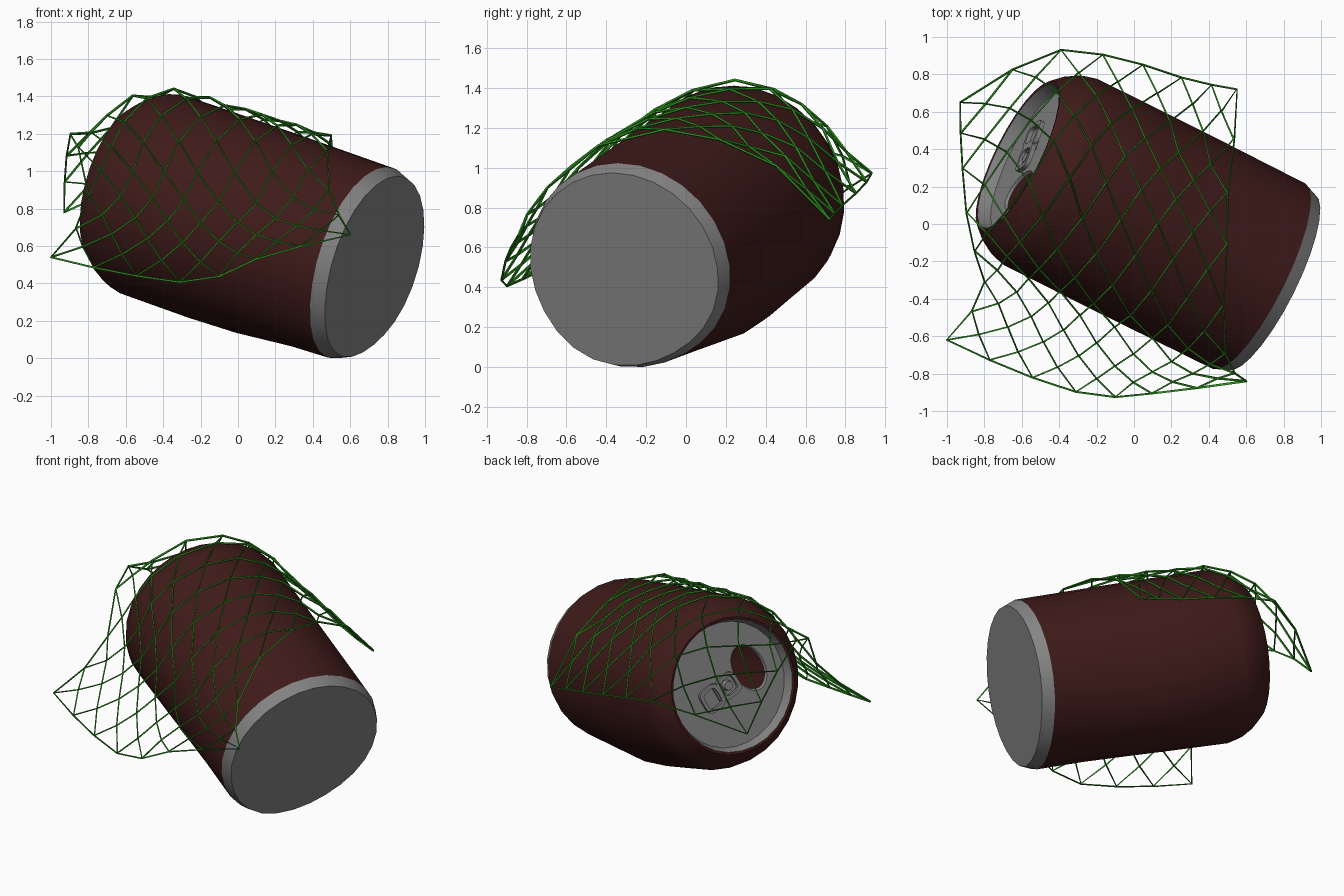
import bpy, bmesh, math
from mathutils import Vector, Matrix

if "Cube" in bpy.data.objects:
    bpy.data.objects.remove(bpy.data.objects["Cube"])

# Can frame: local z runs from the base to the lid, origin at the base centre
AXIS = Vector((-0.861, 0.43, 0.27)).normalized()
U = Vector((0.447, 0.894, 0)).normalized()
V = AXIS.cross(U).normalized()
U = V.cross(AXIS)
FRAME = Matrix((U, V, AXIS)).transposed().to_4x4()
FRAME.translation = (0.735, -0.312, 0.503)
SIDES = 28


def warp(r, a, t):
    """Slightly battered cross-section: squashed base and bulges underneath."""
    k = 1 - min(max(t / 1.37, 0), 1)

    def bump(height, angle, width, at, length):
        d = (math.degrees(a) - angle + 180) % 360 - 180
        return height * math.exp(-(d / width) ** 2 - ((t - at) / length) ** 2)
    r += bump(0.055, 66, 30, 0.8, 0.45) + bump(0.024, 122, 28, 0, 0.35) - bump(0.02, 62, 28, 0, 0.25)
    return Vector((r * math.cos(a), r * (1 - 0.045 * k) * math.sin(a) + 0.012 * k, t))


def material(name, rgb):
    m = bpy.data.materials.new(name)
    m.diffuse_color = (*rgb, 1)
    m.use_nodes = True
    m.node_tree.nodes["Principled BSDF"].inputs["Base Color"].default_value = m.diffuse_color
    return m


def finish(name, bm, mat=None, matrix=FRAME, smooth=35):
    bm.normal_update()
    me = bpy.data.meshes.new(name)
    bm.to_mesh(me)
    bm.free()
    ob = bpy.data.objects.new(name, me)
    bpy.context.collection.objects.link(ob)
    ob.matrix_world = matrix
    if mat:
        me.materials.append(mat)
    if smooth:
        bpy.ops.object.select_all(action='DESELECT')
        ob.select_set(True)
        bpy.context.view_layer.objects.active = ob
        bpy.ops.object.shade_smooth_by_angle(angle=math.radians(smooth))
    return ob


def ring(bm, r, t):
    return [bm.verts.new(warp(r, 2 * math.pi * k / SIDES, t)) for k in range(SIDES)]


def bridge(bm, a, b):
    n = len(a)
    for k in range(n):
        bm.faces.new((a[k], a[(k + 1) % n], b[(k + 1) % n], b[k]))


def lathe(bm, profile):
    rings = [ring(bm, r, t) for r, t in profile]
    for a, b in zip(rings, rings[1:]):
        bridge(bm, a, b)
    return rings


red = material("can_red", (0.05, 0.011, 0.01))
green = material("net_green", (0.025, 0.27, 0.012))
metal = material("bare_metal", (0.23, 0.23, 0.23))

# Painted body with rounded shoulder and thin rim
bm = bmesh.new()
lathe(bm, [(0.554, 0.075), (0.556, 0.4), (0.558, 0.7), (0.558, 1.0), (0.557, 1.37),
           (0.54, 1.44), (0.50, 1.51), (0.455, 1.562), (0.443, 1.575), (0.428, 1.572)])
finish("can_body", bm, red)

# Bare metal base
bm = bmesh.new()
base = lathe(bm, [(0.525, 0), (0.554, 0.075)])
bm.faces.new(base[0][::-1])
finish("can_base", bm, metal, smooth=25)

# Recessed lid, with an oval opening facing the tab
TAB_ANGLE = math.radians(205)
LID = 1.505
turn = Matrix.Rotation(TAB_ANGLE, 4, 'Z')
bm = bmesh.new()
lid = lathe(bm, [(0.428, 1.572), (0.405, LID)])


def oval(bm, sx, sy, z):
    pts = []
    for k in range(SIDES):
        a = 2 * math.pi * k / SIDES - TAB_ANGLE
        pts.append(bm.verts.new(turn @ Vector((0.18 + sx * math.cos(a), sy * math.sin(a), z))))
    return pts


outer, inner = oval(bm, 0.11, 0.165, LID), oval(bm, 0.10, 0.155, LID - 0.015)
bridge(bm, lid[1], outer)
bridge(bm, outer, inner)
finish("can_lid", bm, metal, smooth=25)


# Pull tab: two rounded frames in a row, a plate and a rivet
def frame_loop(bm, cx, hx, hy, wall, z, h):
    def loop(x, y, zz):
        out = []
        for k in range(16):
            a = 2 * math.pi * (k + 0.5) / 16
            c, s = math.cos(a), math.sin(a)
            out.append(bm.verts.new((cx + math.copysign(abs(c) ** 0.5, c) * x,
                                     math.copysign(abs(s) ** 0.5, s) * y, zz)))
        return out
    loops = [loop(hx, hy, z), loop(hx, hy, z + h),
             loop(hx - wall, hy - wall, z + h), loop(hx - wall, hy - wall, z)]
    for a, b in zip(loops, loops[1:] + loops[:1]):
        bridge(bm, a, b)


bm = bmesh.new()
frame_loop(bm, -0.15, 0.075, 0.085, 0.024, LID + 0.012, 0.024)
frame_loop(bm, -0.01, 0.075, 0.078, 0.024, LID + 0.012, 0.024)
bmesh.ops.create_cube(bm, size=1, matrix=Matrix.Translation((-0.08, 0, LID + 0.014))
                      @ Matrix.Diagonal((0.06, 0.13, 0.015, 1)))
bmesh.ops.create_cone(bm, cap_ends=True, segments=12, radius1=0.035, radius2=0.03, depth=0.03,
                      matrix=Matrix.Translation((-0.01, 0, LID + 0.015)))
bmesh.ops.recalc_face_normals(bm, faces=bm.faces)
finish("pull_tab", bm, metal, matrix=FRAME @ turn)

# Net: coarse drape, rows from front to back, points from left to right
DRAPE = [
    [(-1.0, -.62, .54), (-.6, -.80, .45), (-.2, -.92, .41), (.15, -.90, .55), (.60, -.84, .66)],
    [(-.80, -.35, .82), (-.5, -.46, .80), (-.2, -.58, .78), (.15, -.68, .78), (.50, -.72, .85)],
    [(-.88, -.05, 1.2), (-.55, -.05, 1.22), (-.2, -.1, 1.2), (.15, -.15, 1.17), (.47, -.25, 1.09)],
    [(-.92, .35, 1.05), (-.5, .50, 1.30), (-.15, .45, 1.3), (.20, .35, 1.25), (.52, .25, 1.15)],
    [(-.93, .65, .78), (-.45, .92, .97), (-.06, .88, .90), (.30, .77, .80), (.55, .72, .74)],
]
N = 14
INV = FRAME.inverted()


def spline(pts, s):
    """Point on a smooth curve through evenly spaced points."""
    i = min(int(s * 4), 3)
    f = s * 4 - i
    b, c = pts[i], pts[i + 1]
    a = pts[i - 1] if i else 2 * b - c
    d = pts[i + 2] if i < 3 else 2 * c - b
    return 0.5 * (2 * b + (c - a) * f + (2 * a - 5 * b + 4 * c - d) * f ** 2
                  + (3 * b - a - 3 * c + d) * f ** 3)


def drape(u, v):
    p = INV @ spline([spline([Vector(q) for q in row], u) for row in DRAPE], v)
    # keep the net just outside the can, snug over its middle
    t, r = p.z, math.hypot(p.x, p.y)
    if 0 < t < 1.62:
        skin = 0.585 - 0.09 * max(0, (t - 1.4) / 0.2)
        snug = skin + 0.01 if t < 1.37 and 0.3 < v < 0.85 else 9
        f = min(max(r, skin), snug) / r
        p.x, p.y = p.x * f, p.y * f
    return FRAME @ p


bm = bmesh.new()
knots = {(i, j): bm.verts.new(drape(i / N, j / N))
         for i in range(N + 1) for j in range(N + 1) if (i + j) % 2 == 0}
for i in range(N + 1):
    for j in range(N + 1):
        if (i + j) % 2:
            cell = [(i + 1, j), (i, j + 1), (i - 1, j), (i, j - 1)]
            bm.faces.new([knots[c] for c in cell if c in knots])
net = finish("net", bm, green, Matrix.Identity(4), smooth=0)
wire = net.modifiers.new("strands", 'WIREFRAME')
wire.thickness = 0.014
wire.use_boundary = True
wire.use_even_offset = False
